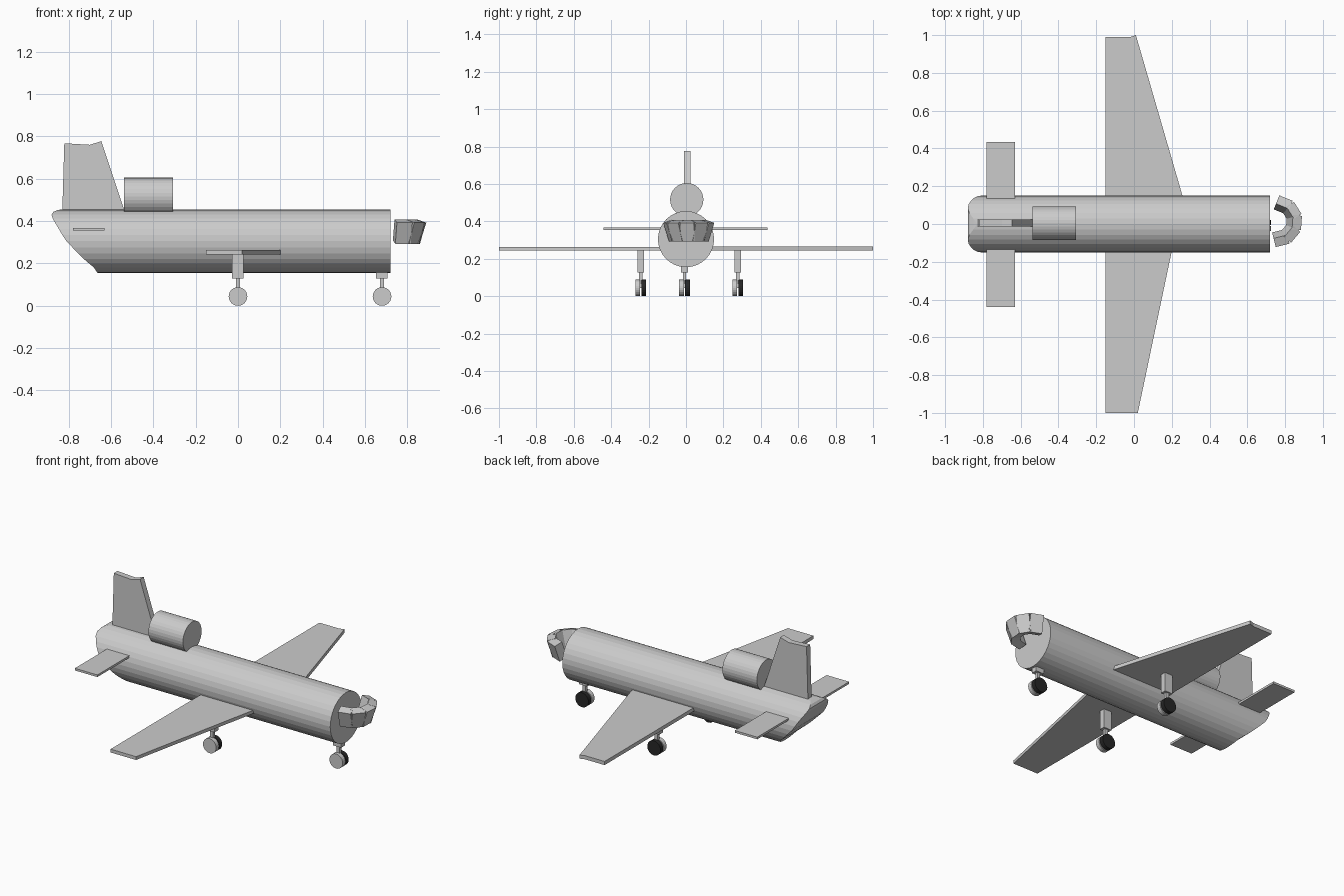
import bpy, bmesh
from math import sin, cos, pi, radians
from mathutils import Matrix, Vector

if "Cube" in bpy.data.objects:
    bpy.data.objects.remove(bpy.data.objects["Cube"])


def finish(name, bm):
    bmesh.ops.recalc_face_normals(bm, faces=bm.faces)
    me = bpy.data.meshes.new(name)
    bm.to_mesh(me)
    bm.free()
    ob = bpy.data.objects.new(name, me)
    bpy.context.collection.objects.link(ob)
    return ob


def prism(name, base, offset):
    """Extrude a flat outline along an offset vector."""
    bm = bmesh.new()
    face = bm.faces.new([bm.verts.new(p) for p in base])
    ext = bmesh.ops.extrude_face_region(bm, geom=[face])
    verts = [g for g in ext["geom"] if isinstance(g, bmesh.types.BMVert)]
    bmesh.ops.translate(bm, verts=verts, vec=offset)
    return finish(name, bm)


def box(name, size, matrix):
    bm = bmesh.new()
    bmesh.ops.create_cube(bm, size=1, matrix=matrix @ Matrix.Diagonal((*size, 1)))
    return finish(name, bm)


def span_box(name, lo, hi):
    lo, hi = Vector(lo), Vector(hi)
    return box(name, hi - lo, Matrix.Translation((lo + hi) / 2))


def cylinder(name, r, length, centre, axis, sides=32):
    bm = bmesh.new()
    rot = Vector((0, 0, 1)).rotation_difference(Vector(axis)).to_matrix().to_4x4()
    bmesh.ops.create_cone(bm, cap_ends=True, segments=sides, radius1=r, radius2=r,
                          depth=length, matrix=Matrix.Translation(centre) @ rot)
    return finish(name, bm)


# Fuselage: tube with an upswept, notched tail
TAIL = [(0.15, -0.66), (0.18, -0.68), (0.227, -0.735), (0.31, -0.815), (0.42, -0.88), (0.46, -0.88)]


def tail_x(y, z):
    x = TAIL[-1][1]
    for (z0, x0), (z1, x1) in zip(TAIL, TAIL[1:]):
        if z0 <= z <= z1:
            x = x0 + (x1 - x0) * (z - z0) / (z1 - z0)
            break
    if z > 0.38:
        x = max(x, -0.83 - 0.05 * min(abs(y) / 0.07, 1))
    return x


N = 32
bm = bmesh.new()
ring = [(0.15 * sin(2 * pi * i / N), 0.305 + 0.15 * cos(2 * pi * i / N)) for i in range(N)]
rows = [[bm.verts.new((x, y, z)) for y, z in ring] for x in (0.72, -0.54)]
rows.append([bm.verts.new((tail_x(y, z), y, z)) for y, z in ring])
for a, b in zip(rows, rows[1:]):
    for i in range(N):
        j = (i + 1) % N
        bm.faces.new((a[i], a[j], b[j], b[i]))
bm.faces.new(rows[0])
t = rows[-1]
bm.faces.new((t[0], t[1], t[N - 1]))
for i in range(1, N // 2 - 1):
    bm.faces.new((t[i], t[i + 1], t[N - i - 1], t[N - i]))
bm.faces.new((t[N // 2 - 1], t[N // 2], t[N // 2 + 1]))
finish("fuselage", bm)

# Wings
prism("right_wing", [(-0.15, -1, 0.243), (0.02, -1, 0.243), (0.23, 0, 0.243), (-0.15, 0, 0.243)], (0, 0, 0.02))
prism("left_wing", [(-0.15, 0, 0.243), (0.30, 0, 0.243), (0.01, 1, 0.243), (-0.02, 0.99, 0.243),
                    (-0.15, 0.99, 0.243)], (0, 0, 0.022))

# Tail surfaces
span_box("tailplane", (-0.78, -0.44, 0.355), (-0.63, 0.435, 0.368))
prism("tail_fin", [(-0.83, -0.012, 0.43), (-0.82, -0.012, 0.767), (-0.70, -0.012, 0.76),
                   (-0.645, -0.012, 0.777), (-0.53, -0.012, 0.43)], (0, 0.035, 0))

# Top engine
cylinder("top_engine", 0.089, 0.23, (-0.423, 0.004, 0.516), (1, 0, 0))

# Nose ring of tilted blocks, open toward the body
for k, deg in enumerate((68, 32, -4, -40, -76)):
    turn = Matrix.Rotation(radians(deg), 4, 'Z')
    m = (Matrix.Translation((0.755, 0.015, 0.35)) @ turn @ Matrix.Translation((0.092, 0, 0))
         @ Matrix.Rotation(radians(18), 4, 'Y'))
    box(f"nose_block_{k + 1}", (0.05, 0.075, 0.105), m)

# Landing gear: leg, axle post and a pair of wheels
black = bpy.data.materials.new("black_rubber")
black.diffuse_color = (0.02, 0.02, 0.02, 1)
black.use_nodes = True
black.node_tree.nodes["Principled BSDF"].inputs["Base Color"].default_value = black.diffuse_color
for name, x, y, top in (("nose", 0.68, -0.008, 0.18), ("right", 0, -0.242, 0.25), ("left", 0, 0.277, 0.25)):
    span_box(name + "_leg", (x - 0.028, y - 0.018, 0.128), (x + 0.026, y + 0.018, top))
    span_box(name + "_post", (x - 0.01, y - 0.009, 0.045), (x + 0.01, y + 0.009, 0.13))
    cylinder(name + "_outer_wheel", 0.044, 0.026, (x, y - 0.016, 0.044), (0, 1, 0), 24)
    wheel = cylinder(name + "_dark_wheel", 0.044, 0.026, (x, y + 0.016, 0.044), (0, 1, 0), 24)
    wheel.data.materials.append(black)
